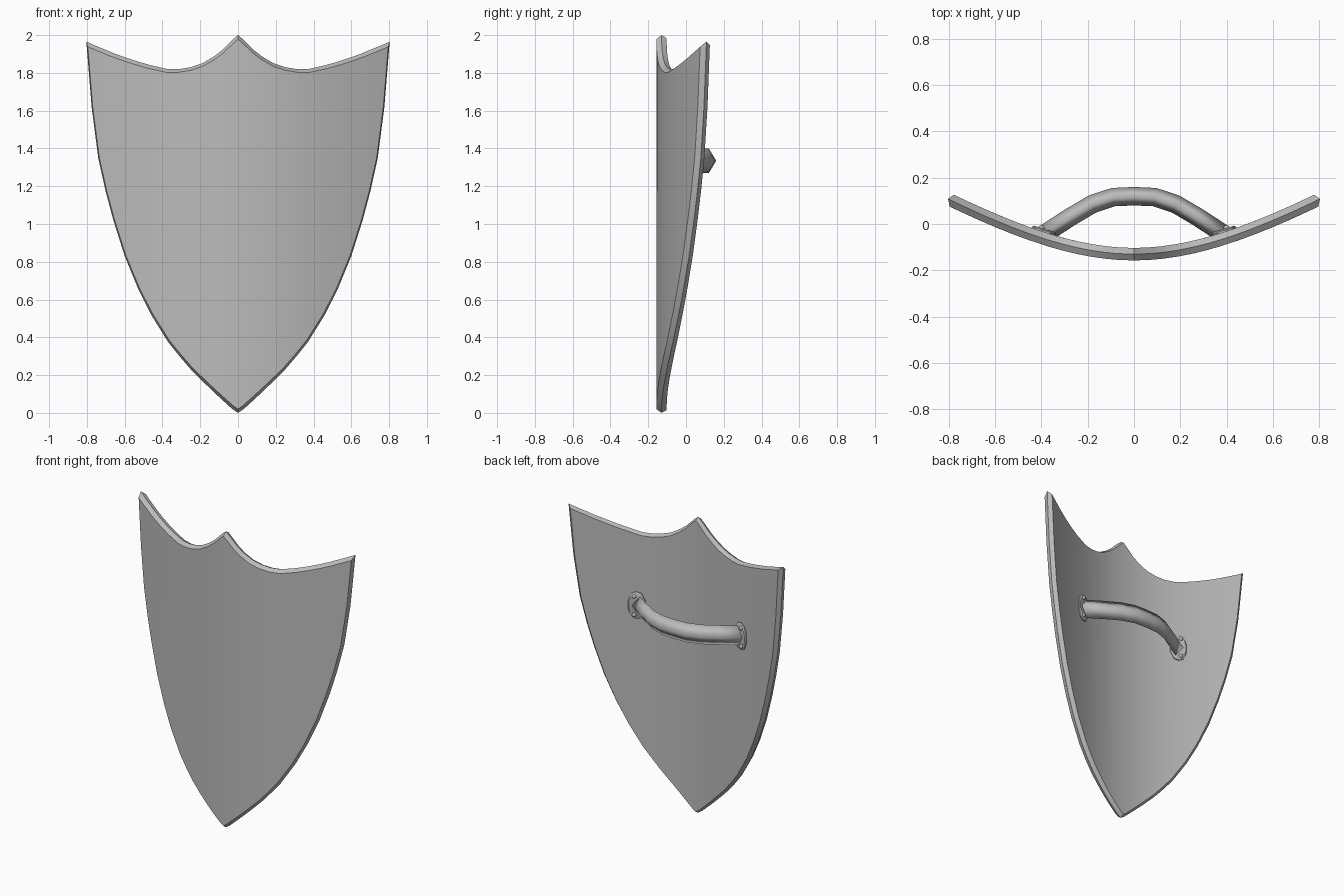
import bpy, bmesh, math
from mathutils import Vector, Matrix

cube = bpy.data.objects.get("Cube")
if cube:
    bpy.data.objects.remove(cube, do_unlink=True)

steel = bpy.data.materials.new("grey steel")
steel.use_nodes = True
steel.diffuse_color = (0.5, 0.5, 0.5, 1)
steel.node_tree.nodes["Principled BSDF"].inputs["Base Color"].default_value = (0.5, 0.5, 0.5, 1)


def finish(name, bm, angle):
    bmesh.ops.recalc_face_normals(bm, faces=bm.faces)
    mesh = bpy.data.meshes.new(name)
    bm.to_mesh(mesh)
    bm.free()
    mesh.materials.append(steel)
    ob = bpy.data.objects.new(name, mesh)
    bpy.context.collection.objects.link(ob)
    bpy.ops.object.select_all(action='DESELECT')
    ob.select_set(True)
    bpy.context.view_layer.objects.active = ob
    bpy.ops.object.shade_smooth_by_angle(angle=math.radians(angle))
    return ob


# Horizontal bow of the shield: depth and unit normal (towards the back)
def bow(x):
    return math.sqrt(0.16 + 0.384 * x * x) - 0.53


def bow_normal(x):
    slope = 0.384 * x / math.sqrt(0.16 + 0.384 * x * x)
    return Vector((-slope, 1, 0)).normalized()


def on_bow(x, z, offset):
    return Vector((x, bow(x), z)) + bow_normal(x) * offset


# Half outline as columns: x, top edge, bottom edge
columns = [(0, 2, 0), (.03, 1.975, .02), (.085, 1.92, .07), (.13, 1.885, .112),
           (.19, 1.85, .17), (.25, 1.83, .23), (.31, 1.82, .30), (.37, 1.82, .375),
           (.46, 1.84, .52), (.53, 1.86, .66), (.6, 1.883, .83), (.66, 1.905, 1.02),
           (.7, 1.922, 1.17), (.74, 1.938, 1.35), (.775, 1.953, 1.62), (.803, 1.966, 1.966)]
full = [(-x, t, b) for x, t, b in reversed(columns[1:])] + columns
outline = [Vector((x, t)) for x, t, b in full]
outline += [Vector((x, b)) for x, t, b in reversed(full[1:-1])]
count = len(outline)


def inset(points, amount):
    result = []
    for i, p in enumerate(points):
        a = (p - points[i - 1]).normalized()
        b = (points[(i + 1) % len(points)] - p).normalized()
        na, nb = Vector((a.y, -a.x)), Vector((b.y, -b.x))
        result.append(p + (na + nb) * amount / (1 + na.dot(nb)))
    return result


# Shield body: bowed front and back sheets joined by a ridged rim
bm = bmesh.new()
rings = []
for amount, offset in ((.017, -.027), (0, 0), (.012, .027)):
    rings.append([bm.verts.new(on_bow(p.x, p.y, offset)) for p in inset(outline, amount)])
for r, s in zip(rings, rings[1:]):
    for i in range(count):
        j = (i + 1) % count
        bm.faces.new((r[i], r[j], s[j], s[i]))
for ring in (rings[0], rings[-1]):
    for i in range(count // 2):
        quad = [ring[k % count] for k in (i, i + 1, count - i - 1, count - i)]
        bm.faces.new(list(dict.fromkeys(quad)))
finish("shield_body", bm, 30)

# Grip: arched bar with a diamond cross-section
GRIP_Z = 1.335
half = [(0, .12), (.09, .116), (.18, .086), (.275, .03), (.39, -.045)]
path = [Vector((-x, y, GRIP_Z)) for x, y in reversed(half[1:])]
path += [Vector((x, y, GRIP_Z)) for x, y in half]
bm = bmesh.new()
sections = []
for i, p in enumerate(path):
    along = (path[min(i + 1, len(path) - 1)] - path[max(i - 1, 0)]).normalized()
    out = Vector((-along.y, along.x, 0))
    up = Vector((0, 0, 1))
    sections.append([bm.verts.new(p + d) for d in (out * .04, up * .066, out * -.04, up * -.066)])
for a, b in zip(sections, sections[1:]):
    for k in range(4):
        bm.faces.new((a[k], a[(k + 1) % 4], b[(k + 1) % 4], b[k]))
bm.faces.new(sections[0])
bm.faces.new(sections[-1])
finish("grip", bm, 130)

# Mounting plates with two rivets at each end of the grip
plate_half = [(.058, .03), (.04, .075), (.012, .092), (-.025, .085), (-.05, .04)]
plate = plate_half + [(u, -v) for u, v in reversed(plate_half)]
for side, word in ((1, "left"), (-1, "right")):
    x0 = .395 * side
    normal = bow_normal(x0)
    base = on_bow(x0, GRIP_Z, .024)
    outward = Vector((normal.y, -normal.x, 0)) * side
    bm = bmesh.new()
    rows = []
    for scale, lift in ((1, 0), (1, .01), (.88, .016)):
        rows.append([bm.verts.new(base + outward * u * scale + Vector((0, 0, v * scale)) + normal * lift)
                     for u, v in plate])
    for a, b in zip(rows, rows[1:]):
        for k in range(len(plate)):
            m = (k + 1) % len(plate)
            bm.faces.new((a[k], a[m], b[m], b[k]))
    bm.faces.new(rows[0])
    bm.faces.new(rows[-1])
    finish(word + "_mounting_plate", bm, 30)

    for v, level in ((.062, "upper"), (-.062, "lower")):
        bm = bmesh.new()
        spot = base + outward * .018 + Vector((0, 0, v)) + normal * .015
        bmesh.ops.create_uvsphere(bm, u_segments=10, v_segments=6, radius=.014,
                                  matrix=Matrix.Translation(spot))
        finish(f"{word}_{level}_rivet", bm, 60)
